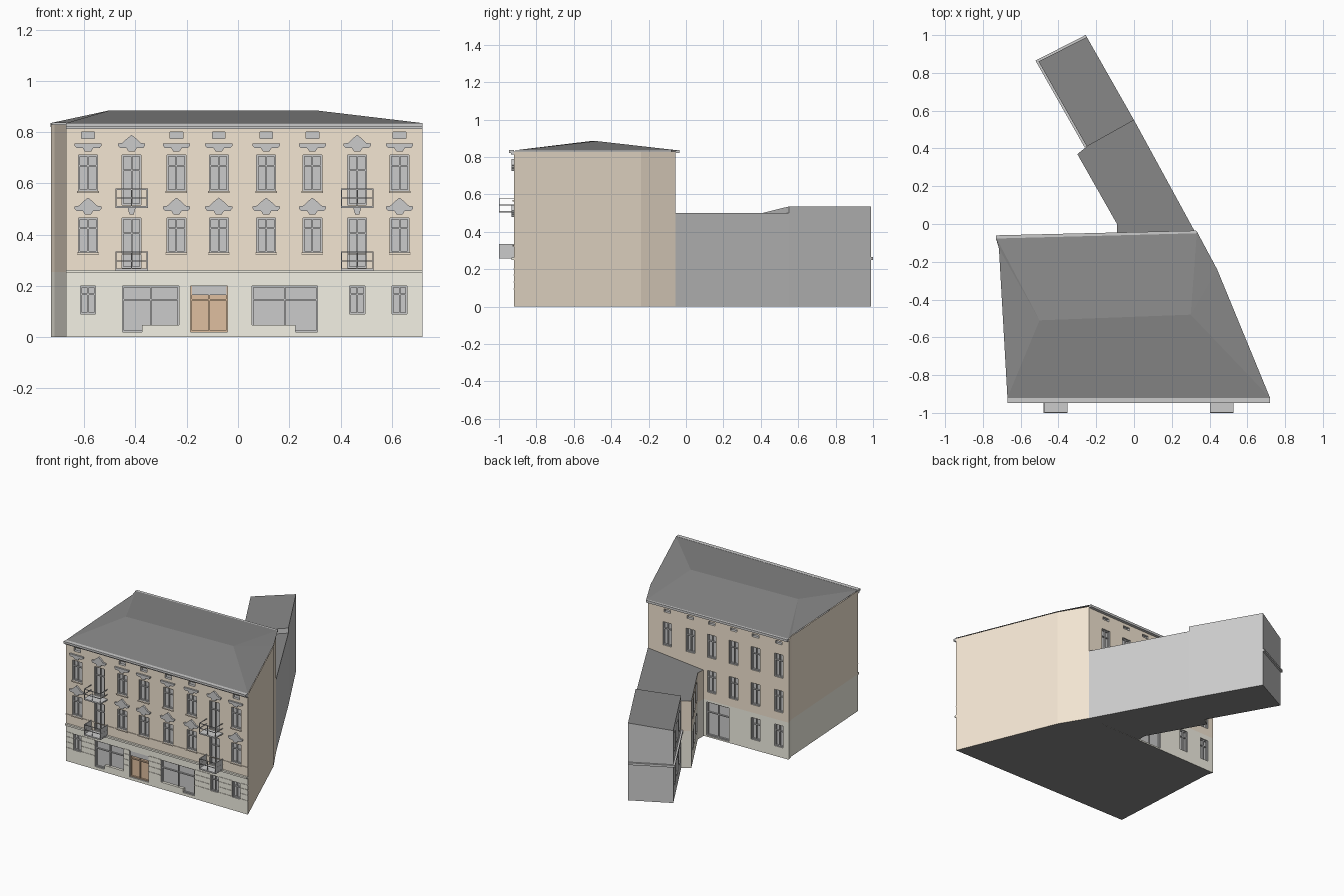
import bpy, bmesh
from mathutils import Vector

if "Cube" in bpy.data.objects:
    bpy.data.objects.remove(bpy.data.objects["Cube"])

def mat(name, c):
    m = bpy.data.materials.new(name)
    m.diffuse_color = (*c, 1)
    m.use_nodes = True
    m.node_tree.nodes["Principled BSDF"].inputs["Base Color"].default_value = m.diffuse_color
    return m

GREY = 0
MATS = [None, mat("plaster", (.90, .79, .65)), mat("stone", (.90, .88, .78)),
        mat("roofing", (.25, .25, .25)), mat("wood", (.74, .52, .35))]
PLASTER, STONE, ROOF, WOOD = 1, 2, 3, 4


class Part:
    def __init__(self, name):
        self.name, self.bm = name, bmesh.new()

    def face(self, pts, m=GREY):
        f = self.bm.faces.new([self.bm.verts.new(p) for p in pts])
        f.material_index = m

    def prism(self, fr, pts, d0, d1, m=GREY):
        """Extrude a (u, z) profile, counter-clockwise seen from outside."""
        self.face([fr(u, d1, z) for u, z in pts], m)
        self.face([fr(u, d0, z) for u, z in reversed(pts)], m)
        for (a, b), (c, d) in zip(pts, pts[1:] + pts[:1]):
            self.face([fr(a, d1, b), fr(a, d0, b), fr(c, d0, d), fr(c, d1, d)], m)

    def box(self, fr, u0, u1, z0, z1, d0, d1, m=GREY):
        self.prism(fr, [(u0, z0), (u1, z0), (u1, z1), (u0, z1)], d0, d1, m)

    def done(self):
        bmesh.ops.remove_doubles(self.bm, verts=self.bm.verts, dist=1e-5)
        me = bpy.data.meshes.new(self.name)
        self.bm.to_mesh(me)
        self.bm.free()
        for m in MATS:
            me.materials.append(m)
        bpy.context.collection.objects.link(bpy.data.objects.new(self.name, me))


def frame(p0, p1, start=0):
    """Wall coordinates: u along the wall, d outwards, z up."""
    p0, p1 = Vector((*p0, 0)), Vector((*p1, 0))
    t = (p1 - p0).normalized()
    n = Vector((t.y, -t.x, 0))
    fr = lambda u, d, z: p0 + t * (u - start) + n * d + Vector((0, 0, z))
    return fr, start, start + (p1 - p0).length


def wall(name, wf, z1, holes=(), upper=PLASTER, lower=STONE, split=.255, depth=.018):
    """Wall with recessed openings; hole = (u0, u1, z0, z1, pane material)."""
    fr, ua, ub = wf
    p = Part(name)
    us = sorted({ua, ub, *(h[0] for h in holes), *(h[1] for h in holes)})
    zs = sorted({0, z1, split, *(h[2] for h in holes), *(h[3] for h in holes)})
    for a, b in zip(us, us[1:]):
        for c, d in zip(zs, zs[1:]):
            u, z = (a + b) / 2, (c + d) / 2
            if not any(h[0] < u < h[1] and h[2] < z < h[3] for h in holes):
                p.face([fr(a, 0, c), fr(b, 0, c), fr(b, 0, d), fr(a, 0, d)],
                       upper if z > split else lower)
    for a, b, c, d, m in holes:
        loop = [(a, c), (b, c), (b, d), (a, d)]
        p.face([fr(u, -depth, z) for u, z in loop], m)
        for (u, z), (v, w) in zip(loop, loop[1:] + loop[:1]):
            p.face([fr(u, 0, z), fr(v, 0, w), fr(v, -depth, w), fr(u, -depth, z)])
    p.done()
    # window frames, mullions and transoms
    q = Part(name + "_frames")
    for a, b, c, d, m in holes:
        if d - c < .05:
            continue
        w, mid, tr = .006, (a + b) / 2, c + (d - c) * .68
        for x in (a, mid - w / 2, b - w):
            q.box(fr, x, x + w, c, d, -depth, -.008, m)
        for z in (c, tr, d - w):
            q.box(fr, a, b, z, z + w, -depth, -.009, m)
    q.done()


# ---------- main block footprint ----------
A, B, C, D, E, F = (-.67, -.92), (.72, -.92), (.44, -.24), (.33, -.055), (-.73, -.08), (-.715, -.13)
TOP = .83
front = frame(A, B, A[0])
back = frame(D, E)
cols = [-.585, -.415, -.24, -.075, .11, .29, .465, .63]
balc = (-.415, .465)

holes = []
for x in cols:
    door = x in balc
    holes += [(x - .037, x + .037, .515 if door else .57, .71, GREY),
              (x - .037, x + .037, .27 if door else .33, .465, GREY)]
    if not door:
        holes.append((x - .025, x + .025, .775, .80, GREY))
ground = [(-.615, -.555, .09, .20, GREY), (-.45, -.23, .02, .20, GREY),
          (-.185, -.04, .02, .20, WOOD), (.055, .31, .02, .20, GREY),
          (.435, .495, .09, .20, GREY), (.60, .66, .09, .20, GREY)]
wall("front_wall", front, TOP, holes + ground)

# rear windows: three rows, a yard door, attic vents
rear = []
for x in (.185, .01, -.15, -.315, -.48, -.655):
    u = .33 - x
    rear += [(u - .033, u + .033, .55, .71, GREY), (u - .025, u + .025, .78, .80, GREY)]
    if x < -.1:
        rear.append((u - .033, u + .033, .31, .46, GREY))
    if x < -.4:
        rear.append((u - .033, u + .033, .07, .22, GREY))
rear.append((.44, .61, .01, .24, GREY))
wall("back_wall", back, TOP, rear)
wall("left_wall", frame(F, A), TOP)
wall("left_wall_rear", frame(E, F), TOP)
wall("right_wall", frame(B, C), TOP, lower=PLASTER)
wall("right_wall_rear", frame(C, D), TOP, lower=PLASTER)

# ---------- facade trim ----------
fr = front[0]
trim = Part("window_hoods")
half = [(.012, .724), (.02, .737), (.045, .738), (.053, .747), (.053, .755)]
peak = [(.035, .758), (.02, .773), (0, .789)]
def hood(x, dz, pointed):
    r = half + (peak if pointed else [])
    pts = r + [(-u, z) for u, z in reversed(r) if u > 0]
    trim.prism(fr, [(x + u, z + dz) for u, z in pts], 0, .012)
for x in cols:
    hood(x, 0, x in balc)
    if x in balc:
        trim.prism(fr, [(x - .008, .478), (x + .008, .478), (x + .015, .503), (x - .015, .503)], 0, .012)
    else:
        hood(x, -.245, True)
        for z in (.562, .322):
            trim.box(fr, x - .042, x + .042, z, z + .008, 0, .008, PLASTER)
trim.done()

bands = Part("facade_bands")
bands.box(fr, A[0], B[0], .250, .262, 0, .014, STONE)
bands.box(fr, A[0], B[0], .322, .327, 0, .004, PLASTER)
ends = [A[0]] + [v for h in ground for v in h[:2]] + [B[0]]
for a, b in zip(ends[::2], ends[1::2]):
    for z in (.09, .128, .165, .198):
        bands.box(fr, a, b, z, z + .006, 0, .003, STONE)
for a, b in ((-.375, -.23), (.055, .225)):
    bands.box(fr, a, b, .02, .047, -.018, 0, STONE)
bands.box(fr, -.18, -.045, .165, .20, -.018, -.006)
bands.done()

cornice = Part("eaves_cornice")
cornice.box(fr, A[0], B[0], .822, .836, 0, .027)
cornice.box(fr, A[0], B[0], .812, .822, 0, .015)
cornice.box(back[0], 0, back[2], .820, .836, 0, .02)
cornice.done()

# ---------- balconies ----------
for x in balc:
    for level, z in (("lower", .258), ("upper", .503)):
        b = Part(level + "_balcony")
        l, r, o, t = x - .063, x + .063, .08, .004
        b.box(fr, l, r, z, z + .009, 0, o)
        for h in (z + .072, z + .038):
            b.box(fr, l, r, h, h + t, o - t, o)
            for u in (l, r - t):
                b.box(fr, u, u + t, h, h + t, 0, o)
        for u in (l, x - t / 2, r - t):
            b.box(fr, u, u + t, z, z + .074, o - t, o)
        if level == "lower":
            for u in (l, r - t):
                b.box(fr, u + .001, u + .003, z, z + .072, 0, o - t)
        b.done()

# ---------- hipped roof and floor ----------
roof = Part("hipped_roof")
a, b, c, d, e, f = [Vector((*p, .835)) for p in (A, B, C, (.333, -.04), (-.732, -.068), F)]
r0, r1 = Vector((-.5, -.51, .885)), Vector((.3, -.48, .885))
for pts in ([a, b, r1, r0], [b, c, r1], [c, d, r1], [d, r0, r1], [d, e, r0], [e, f, r0], [f, a, r0]):
    roof.face(pts, ROOF)
roof.done()
floor = Part("floor")
floor.face([(*p, 0) for p in (F, E, D, C, B, A)], ROOF)

# ---------- rear wing: two lean-to sections ----------
a, b, c, d = (.33, -.055), (0, .55), (-.25, .99), (-.505, .86)
e, f, g, h = (-.25, .41), (-.30, .37), (-.09, 0), (-.09, -.063)
floor.face([(*p, 0) for p in (h, g, f, e, d, c, b, a)], ROOF)
floor.done()
n = Vector((-.877, -.48))
def at(p, top):
    return (*p, top - .12 * n.dot(Vector(p) - Vector(a)))

wing_roof = Part("wing_roof")
wing_roof.face([at(p, .50) for p in (a, b, e, f, g, h)], ROOF)
wing_roof.face([at(p, .535) for p in (b, c, d, e)], ROOF)
wing_roof.done()

wing = Part("wing_plain_walls")
wing.face([(*a, 0), (*b, 0), (*b, .50), (*a, .50)])
wing.face([(*b, 0), (*c, 0), at(c, .535), at(b, .535)])
wing.face([(*c, 0), (*d, 0), at(d, .535), at(c, .535)])
wing.face([at(e, .50), at(b, .50), at(b, .535), at(e, .535)])
wing.done()

side = frame(d, e)
wall("wing_far_side", side, .50,
     [(u, u + .08, z, z + .13, GREY) for u in (.07, .22, .37) for z in (.08, .31)],
     upper=GREY, lower=GREY)
wall("wing_return", frame(e, f), .463)
wall("wing_near_side", frame(f, g), .459,
     [(u, u + .07, z, z + .13, GREY) for u in (.06, .18, .30) for z in (.08, .295)])
wall("wing_junction", frame(g, h), .457)

ledge = Part("wing_ledge")
end = frame(c, d)
ledge.box(end[0], 0, end[2] + .012, .25, .265, 0, .012)
ledge.box(side[0], -.012, side[2], .25, .265, 0, .012)
ledge.done()
